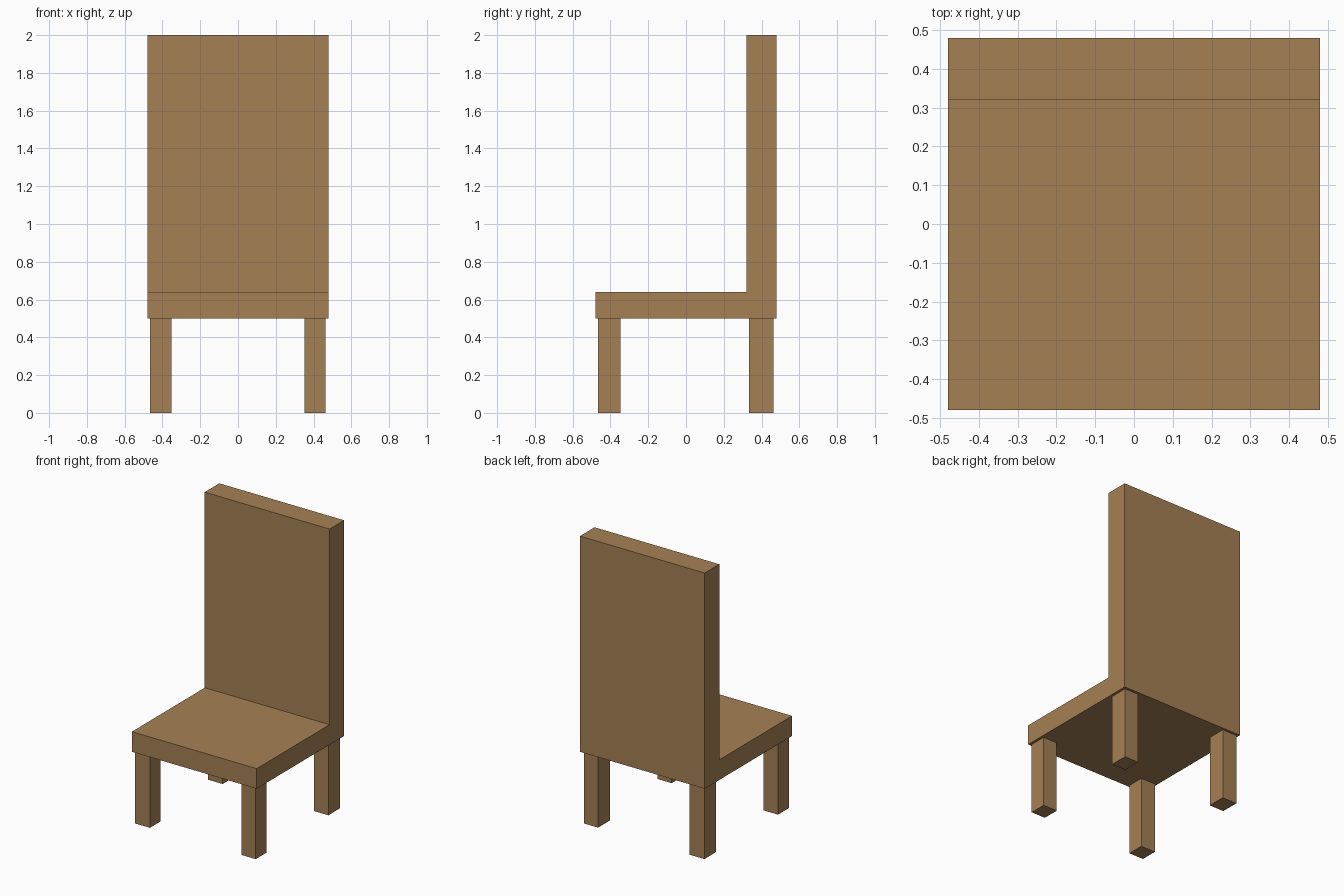
import bpy, bmesh

if "Cube" in bpy.data.objects:
    bpy.data.objects.remove(bpy.data.objects["Cube"])

wood = bpy.data.materials.new("brown wood")
wood.diffuse_color = (0.381, 0.216, 0.089, 1.0)
wood.use_nodes = True
wood.node_tree.nodes["Principled BSDF"].inputs["Base Color"].default_value = wood.diffuse_color


def extrude_profile(name, points, x0, x1):
    """Extrude a y-z outline along x from x0 to x1."""
    bm = bmesh.new()
    face = bm.faces.new([bm.verts.new((x0, y, z)) for y, z in points])
    new = bmesh.ops.extrude_face_region(bm, geom=[face])["geom"]
    verts = [v for v in new if isinstance(v, bmesh.types.BMVert)]
    bmesh.ops.translate(bm, verts=verts, vec=(x1 - x0, 0, 0))
    bmesh.ops.recalc_face_normals(bm, faces=bm.faces[:])
    mesh = bpy.data.meshes.new(name)
    bm.to_mesh(mesh)
    bm.free()
    mesh.materials.append(wood)
    obj = bpy.data.objects.new(name, mesh)
    bpy.context.collection.objects.link(obj)
    return obj


# Seat and backrest: one L-shaped solid
extrude_profile("seat_and_backrest",
                [(-0.48, 0.50), (0.48, 0.50), (0.48, 2.0),
                 (0.32, 2.0), (0.32, 0.64), (-0.48, 0.64)], -0.48, 0.48)

# Four square legs, set slightly in from the seat edge
for side, x0, x1 in (("left", -0.465, -0.352), ("right", 0.353, 0.462)):
    for end, y0, y1 in (("front", -0.465, -0.347), ("back", 0.333, 0.462)):
        extrude_profile(f"{end}_{side}_leg",
                        [(y0, 0), (y1, 0), (y1, 0.50), (y0, 0.50)], x0, x1)
